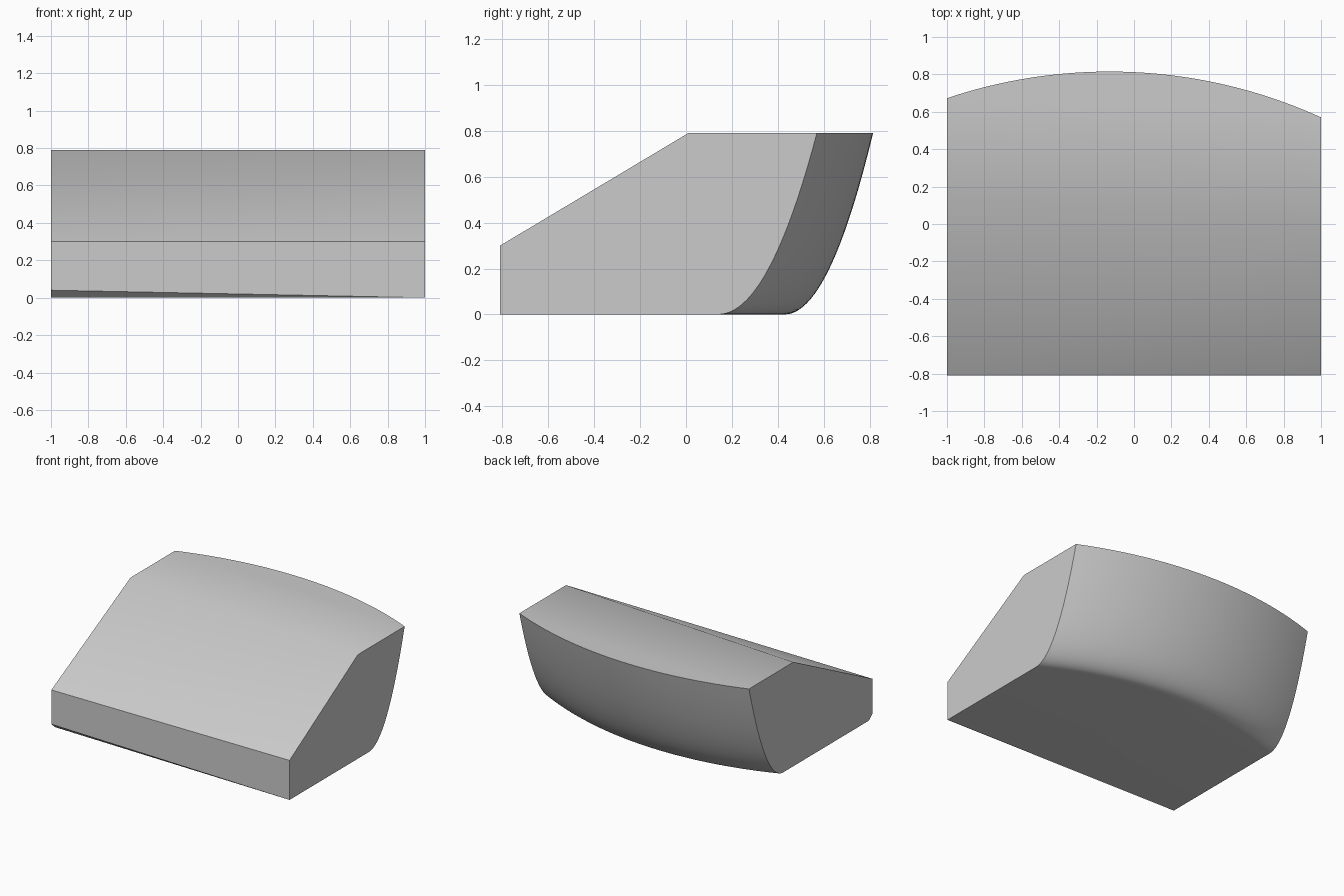
import bpy, bmesh, math

cube = bpy.data.objects.get("Cube")
if cube:
    bpy.data.objects.remove(cube, do_unlink=True)

mat = bpy.data.materials.new("light grey")
mat.use_nodes = True
grey = (0.6, 0.6, 0.6, 1)
mat.diffuse_color = grey
mat.node_tree.nodes["Principled BSDF"].inputs["Base Color"].default_value = grey

COLS, ROWS = 48, 24            # divisions of the curved back
FRONT, TOP, LIP = -0.81, 0.79, 0.30
AXIS_X, AXIS_Y = -0.13, -1.915  # vertical axis the back is turned about


def back_profile(t):
    """Radius and height of the turned back, from floor to top edge."""
    a, b, c = (1 - t) ** 2, 2 * t * (1 - t), t * t
    return a * 2.345 + b * 2.54 + c * 2.73, c * TOP


bm = bmesh.new()

# Curved back
grid = []
for i in range(COLS + 1):
    x = -1 + 2 * i / COLS
    column = []
    for j in range(ROWS + 1):
        r, z = back_profile(j / ROWS)
        y = AXIS_Y + math.sqrt(r * r - (x - AXIS_X) ** 2)
        column.append(bm.verts.new((x, y, z)))
    grid.append(column)
for a, b in zip(grid, grid[1:]):
    for j in range(ROWS):
        bm.faces.new((b[j], a[j], a[j + 1], b[j + 1]))

# Front corners of both ends; the lower front edge is slightly chamfered on one
floor_l, floor_r = bm.verts.new((-1, FRONT + 0.045, 0)), bm.verts.new((1, FRONT, 0))
heel = bm.verts.new((-1, FRONT, 0.04))
lip_l, lip_r = (bm.verts.new((x, FRONT, LIP)) for x in (-1, 1))
ridge_l, ridge_r = bm.verts.new((-1, 0.14, TOP)), bm.verts.new((1, 0.01, TOP))

bm.faces.new((heel, floor_r, lip_r, lip_l))                             # front
bm.faces.new((heel, floor_l, floor_r))                                  # chamfer
bm.faces.new((lip_l, lip_r, ridge_r))                                   # slope
bm.faces.new((lip_l, ridge_r, ridge_l))
bm.faces.new([ridge_l, ridge_r] + [c[-1] for c in reversed(grid)])      # top
bm.faces.new([floor_r, floor_l] + [c[0] for c in grid])                 # floor
bm.faces.new([floor_r] + grid[-1] + [ridge_r, lip_r])                   # ends
bm.faces.new([floor_l, heel, lip_l, ridge_l] + grid[0][::-1])
bmesh.ops.recalc_face_normals(bm, faces=bm.faces)

mesh = bpy.data.meshes.new("wedge_block")
bm.to_mesh(mesh)
bm.free()
mesh.materials.append(mat)
block = bpy.data.objects.new("wedge_block", mesh)
bpy.context.collection.objects.link(block)
bpy.ops.object.select_all(action="DESELECT")
block.select_set(True)
bpy.context.view_layer.objects.active = block
bpy.ops.object.shade_smooth_by_angle(angle=math.radians(31))
